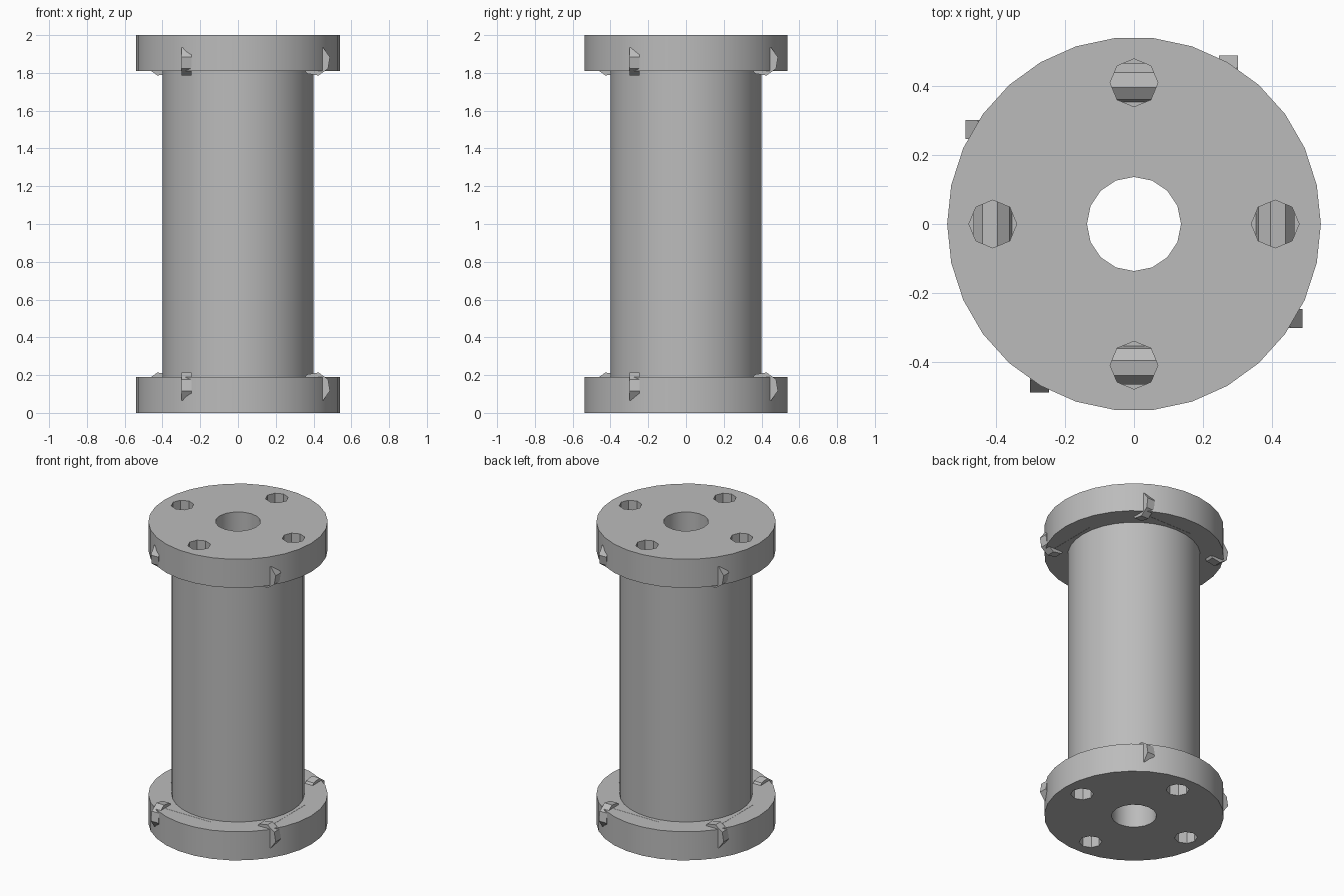
import bpy
from math import pi, radians
from mathutils import Matrix, Vector

cube = bpy.data.objects.get("Cube")
if cube:
    bpy.data.objects.remove(cube)

GREY = (0.5, 0.5, 0.5, 1)
metal = bpy.data.materials.new("plain grey metal")
metal.use_nodes = True
metal.diffuse_color = GREY
metal.node_tree.nodes["Principled BSDF"].inputs["Base Color"].default_value = GREY

FLANGE_R, FLANGE_H, TUBE_R, BORE_R = 0.54, 0.19, 0.4, 0.136
HOLE_OFFSET, BOLT_Z = 0.408, 0.135


def cylinder(name, sides, radius, start, end, spin=0):
    """Cylinder between two points, with its vertices turned by spin."""
    start, end = Vector(start), Vector(end)
    axis = end - start
    turn = axis.to_track_quat('Z', 'Y').to_matrix().to_4x4()
    bpy.ops.mesh.primitive_cylinder_add(vertices=sides, radius=radius, depth=axis.length)
    obj = bpy.context.object
    obj.name = name
    # the primitive's first vertex lies on +y; bring it to +x
    obj.data.transform(Matrix.Translation((start + end) / 2) @ turn
                       @ Matrix.Rotation(spin - pi / 2, 4, 'Z'))
    obj.data.materials.append(metal)
    return obj


def cut(obj, cutter):
    mod = obj.modifiers.new("cut", 'BOOLEAN')
    mod.operation = 'DIFFERENCE'
    mod.solver = 'EXACT'
    mod.object = cutter
    bpy.context.view_layer.objects.active = obj
    bpy.ops.object.modifier_apply(modifier=mod.name)


def smooth(obj):
    bpy.ops.object.select_all(action='DESELECT')
    obj.select_set(True)
    bpy.context.view_layer.objects.active = obj
    bpy.ops.object.shade_smooth_by_angle(angle=radians(30))


def flip(obj):
    """Mirror a part from the bottom end to the top end."""
    obj.data.transform(Matrix.Translation((0, 0, 2)) @ Matrix.Scale(-1, 4, (0, 0, 1)))
    obj.data.flip_normals()


# Central tube with its bore
bore = cylinder("bore_cutter", 16, BORE_R, (0, 0, -0.5), (0, 0, 2.5))
tube = cylinder("tube", 32, TUBE_R, (0, 0, FLANGE_H), (0, 0, 2 - FLANGE_H))
cut(tube, bore)
smooth(tube)

for end in ("bottom", "top"):
    # End flange with bore and four blind access holes
    flange = cylinder(end + "_flange", 30, FLANGE_R, (0, 0, 0), (0, 0, FLANGE_H))
    cut(flange, bore)
    for i in range(4):
        quarter = Matrix.Rotation(i * pi / 2, 4, 'Z')
        hole = cylinder("hole_cutter", 8, 0.069,
                        (0, -HOLE_OFFSET, -0.1), (0, -HOLE_OFFSET, BOLT_Z + 0.01))
        hole.data.transform(quarter)
        cut(flange, hole)
        bpy.data.objects.remove(hole)

        # Cross bolt: wide head at the rim, shank crossing the access hole
        for part, radius, x0, x1 in (("head", 0.081, -0.3, -0.245),
                                     ("shank", 0.057, -0.245, 0.1)):
            bolt = cylinder(f"{end}_bolt_{part}_{i + 1}", 8, radius,
                            (x0, -HOLE_OFFSET, BOLT_Z), (x1, -HOLE_OFFSET, BOLT_Z),
                            radians(13))
            bolt.data.transform(quarter)
            if end == "top":
                flip(bolt)
    if end == "top":
        flip(flange)
    smooth(flange)

bpy.data.objects.remove(bore)
